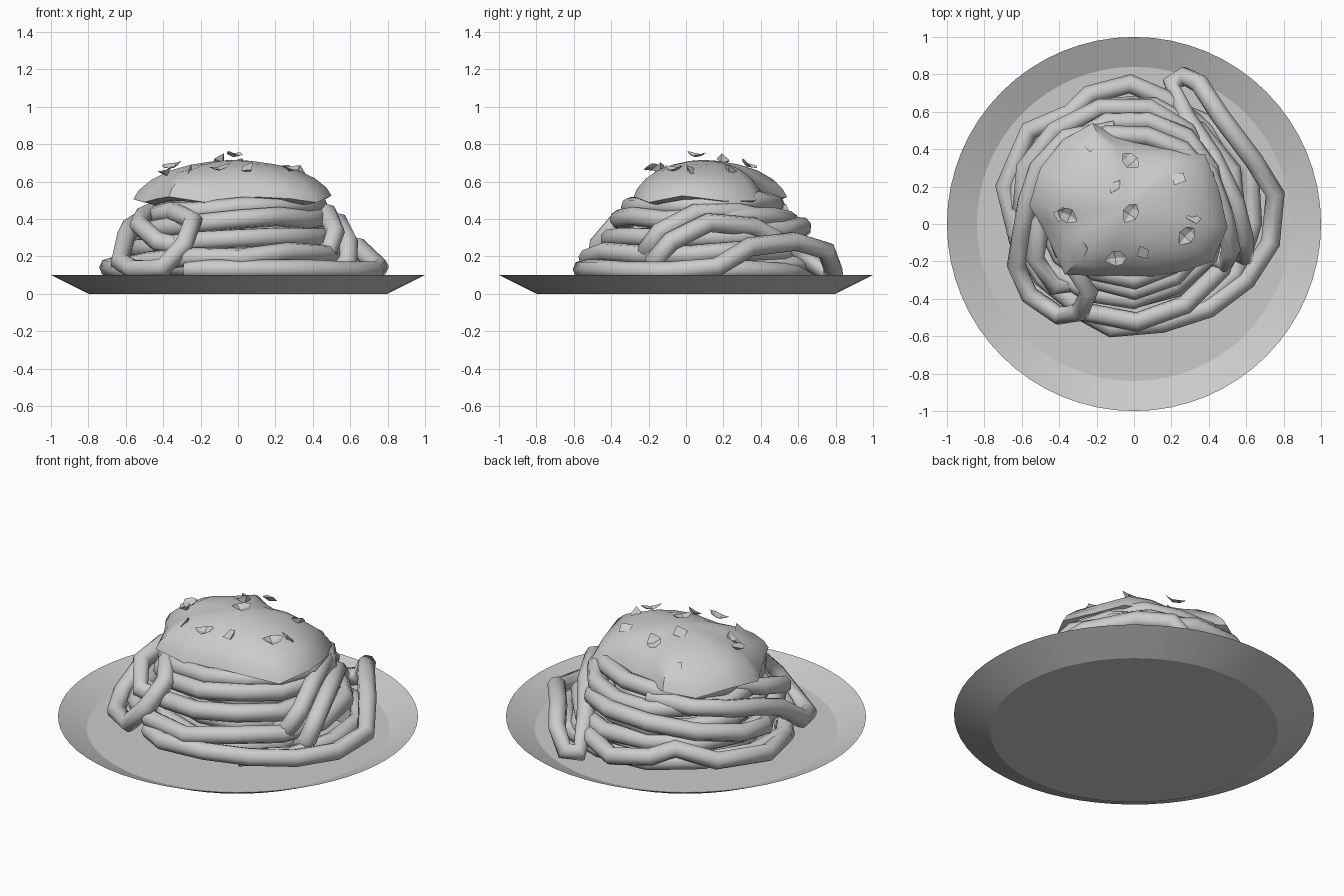
import bpy, bmesh, random
from math import cos, sin, pi, hypot
from mathutils import Vector, Euler

if "Cube" in bpy.data.objects:
    bpy.data.objects.remove(bpy.data.objects["Cube"])

random.seed(4)
TAU = 2 * pi


def activate(ob):
    bpy.ops.object.select_all(action='DESELECT')
    ob.select_set(True)
    bpy.context.view_layer.objects.active = ob


def add_mesh(name, verts, faces, smooth=None):
    me = bpy.data.meshes.new(name)
    me.from_pydata(verts, [], faces)
    bm = bmesh.new()
    bm.from_mesh(me)
    bmesh.ops.recalc_face_normals(bm, faces=bm.faces)
    bm.to_mesh(me)
    bm.free()
    ob = bpy.data.objects.new(name, me)
    bpy.context.collection.objects.link(ob)
    if smooth:
        activate(ob)
        bpy.ops.object.shade_smooth_by_angle(angle=smooth)
    return ob


def rings_to_faces(count, n):
    return [(r * n + i, r * n + (i + 1) % n, (r + 1) * n + (i + 1) % n, (r + 1) * n + i)
            for r in range(count - 1) for i in range(n)]


def noodle(name, pts, closed=False, radius=0.052):
    cu = bpy.data.curves.new(name, 'CURVE')
    cu.dimensions = '3D'
    cu.bevel_depth = radius
    cu.bevel_resolution = 2
    cu.use_fill_caps = True
    sp = cu.splines.new('POLY')
    sp.points.add(len(pts) - 1)
    for p, co in zip(sp.points, pts):
        p.co = (*co, 1)
    sp.use_cyclic_u = closed
    ob = bpy.data.objects.new(name, cu)
    bpy.context.collection.objects.link(ob)
    activate(ob)
    bpy.ops.object.convert(target='MESH')


# Plate: shallow dish with a sloping rim
N = 64
profile = [(0.80, 0.0), (1.0, 0.1), (0.84, 0.03)]
verts = [(r * cos(TAU * i / N), r * sin(TAU * i / N), z) for r, z in profile for i in range(N)]
faces = rings_to_faces(3, N) + [tuple(range(N)), tuple(range(2 * N, 3 * N))]
add_mesh("plate", verts, faces, 0.3)

# Long noodle coiled upward: x min, x max, y min, y max, z for each turn (centre lines)
turns = [(-0.66, 0.66, -0.55, 0.66, 0.12), (-0.58, 0.56, -0.51, 0.63, 0.22),
         (-0.52, 0.47, -0.40, 0.60, 0.31), (-0.48, 0.45, -0.34, 0.57, 0.40),
         (-0.46, 0.43, -0.28, 0.49, 0.48), (-0.38, 0.36, -0.18, 0.38, 0.52)]
STEPS = 13
coil = []
for k in range(STEPS * (len(turns) - 1) + 1):
    i, f = divmod(k / STEPS, 1)
    i = int(i)
    a, b = turns[i], turns[min(i + 1, len(turns) - 1)]
    s = min(1, max(0, (f - 0.55) / 0.45))
    x0, x1, y0, y1, z = [p + (q - p) * s for p, q in zip(a, b)]
    t = TAU * k / STEPS - pi / 3
    w = random.uniform(0.96, 1.02)
    coil.append(((x0 + x1) / 2 + (x1 - x0) / 2 * w * cos(t),
                 (y0 + y1) / 2 + (y1 - y0) / 2 * w * sin(t), z + random.uniform(-0.015, 0.015)))
noodle("coiled_noodle", coil)

# Inner coils filling the heap
for j, (r, z) in enumerate([(0.46, 0.13), (0.40, 0.24), (0.34, 0.36), (0.28, 0.46)]):
    noodle(f"inner_noodle_{j}", [(r * cos(TAU * i / 12), 0.06 + r * sin(TAU * i / 12),
                                  z + 0.02 * sin(TAU * i / 6)) for i in range(12)], True)

# Loose outer strands, ends tucked into the heap
noodle("outer_loop_right", [
    (-0.27, -0.47, 0.13), (-0.12, -0.555, 0.13), (0.15, -0.53, 0.13), (0.40, -0.45, 0.13),
    (0.60, -0.30, 0.12), (0.73, -0.10, 0.12), (0.755, 0.16, 0.14), (0.64, 0.34, 0.25),
    (0.46, 0.58, 0.28), (0.35, 0.75, 0.23), (0.27, 0.79, 0.12), (0.20, 0.75, 0.11),
    (0.28, 0.57, 0.24), (0.42, 0.36, 0.36), (0.54, 0.12, 0.38), (0.59, -0.08, 0.28),
    (0.59, -0.17, 0.18), (0.53, -0.14, 0.12), (0.46, 0.0, 0.12)])
noodle("draped_noodle_right", [
    (0.10, 0.52, 0.35), (0.25, 0.48, 0.39), (0.40, 0.27, 0.44), (0.48, 0.05, 0.43),
    (0.52, -0.14, 0.33), (0.49, -0.21, 0.24), (0.40, -0.16, 0.20)])
noodle("outer_loop_left", [
    (-0.10, 0.50, 0.44), (-0.36, 0.46, 0.43), (-0.51, 0.30, 0.40), (-0.57, 0.12, 0.36),
    (-0.60, -0.05, 0.30), (-0.63, -0.22, 0.17), (-0.56, -0.38, 0.13), (-0.40, -0.49, 0.14),
    (-0.29, -0.47, 0.26), (-0.24, -0.36, 0.39), (-0.33, -0.22, 0.43), (-0.38, 0.0, 0.46)])
noodle("draped_noodle_left", [
    (-0.25, -0.30, 0.24), (-0.43, -0.33, 0.28), (-0.53, -0.18, 0.37), (-0.50, 0.0, 0.42),
    (-0.40, 0.15, 0.46)])
noodle("outer_loop_back", [
    (-0.50, -0.22, 0.12), (-0.62, -0.08, 0.13), (-0.69, 0.20, 0.14), (-0.56, 0.50, 0.17),
    (-0.34, 0.59, 0.22), (-0.24, 0.69, 0.18), (-0.02, 0.75, 0.15), (0.16, 0.67, 0.18),
    (0.38, 0.50, 0.14), (0.50, 0.30, 0.13)])
noodle("crossing_noodle_back", [
    (-0.48, -0.05, 0.22), (-0.60, 0.10, 0.24), (-0.58, 0.30, 0.27), (-0.42, 0.50, 0.31),
    (-0.18, 0.62, 0.35), (0.08, 0.62, 0.36), (0.28, 0.50, 0.34), (0.38, 0.30, 0.33)])

# Sauce: dome over an irregular outline
outline = [(-0.56, 0.10), (-0.50, 0.30), (-0.38, 0.45), (-0.22, 0.54), (-0.10, 0.47),
           (0.05, 0.43), (0.20, 0.40), (0.38, 0.37), (0.45, 0.20), (0.50, -0.02),
           (0.42, -0.20), (0.28, -0.25), (0.10, -0.28), (-0.15, -0.28), (-0.37, -0.27),
           (-0.44, -0.12), (-0.50, 0.0)]
CX, CY = -0.03, 0.09
levels = [(0.90, 0.49), (1.0, 0.505), (0.95, 0.55), (0.83, 0.605), (0.65, 0.655),
          (0.42, 0.69), (0.18, 0.71)]
n = len(outline)
verts = []
for f, z in levels:
    for i, (x, y) in enumerate(outline):
        dip = 0.02 * sin(i * 2.3) * f * f
        verts.append((CX + (x - CX) * f, CY + (y - CY) * f, z + dip))
verts += [(CX, CY, 0.716), (CX, CY, 0.49)]
top, low, last = len(verts) - 2, len(verts) - 1, (len(levels) - 1) * n
faces = rings_to_faces(len(levels), n)
faces += [(last + i, last + (i + 1) % n, top) for i in range(n)]
faces += [((i + 1) % n, i, low) for i in range(n)]
add_mesh("sauce", verts, faces, 0.9)


# Garnish: small flakes and curled leaves resting on the sauce
def sauce_height(x, y):
    d = hypot((x - CX) / 0.52, (y - CY) / 0.40)
    return 0.716 - 0.15 * d ** 2


def garnish(name, x, y, verts, faces, tilt):
    slope = Euler((-(y - CY) * 1.3, (x - CX) * 1.0, 0)).to_matrix()
    rot = slope @ Euler((tilt, tilt * 0.6, random.uniform(0, TAU))).to_matrix()
    base = Vector((x, y, sauce_height(x, y) + 0.015))
    add_mesh(name, [tuple(base + rot @ Vector(v)) for v in verts], faces)


flake_v = [(-0.035, -0.025, 0), (0.03, -0.03, 0.008), (0.035, 0.028, 0), (-0.028, 0.03, 0.01),
           (0, 0, -0.03)]
flake_f = [(0, 1, 2, 3), (0, 4, 1), (1, 4, 2), (2, 4, 3), (3, 4, 0)]
for i, (x, y) in enumerate([(-0.23, 0.41), (0.24, 0.24), (-0.10, 0.20), (0.32, 0.03),
                            (-0.27, -0.13), (0.05, -0.15), (-0.39, 0.05)]):
    garnish(f"flake_{i}", x, y, flake_v, flake_f, random.uniform(-0.6, 0.6))

leaf_v, leaf_f = [], []
for k, (u, w, h) in enumerate([(-0.055, 0.004, 0.025), (-0.03, 0.034, 0.008), (0.01, 0.042, 0),
                               (0.035, 0.026, 0.012), (0.06, 0.004, 0.03)]):
    leaf_v += [(u, -w, h + w * 0.3), (u, 0, h), (u, w, h + w * 0.3)]
    if k:
        b = 3 * k
        leaf_f += [(b - 3, b - 2, b + 1, b), (b - 2, b - 1, b + 2, b + 1)]
for i, (x, y) in enumerate([(-0.02, 0.33), (-0.35, 0.05), (-0.02, 0.06), (0.28, -0.06),
                            (-0.09, -0.18)]):
    garnish(f"leaf_{i}", x, y, leaf_v, leaf_f, random.uniform(-0.25, 0.25))
